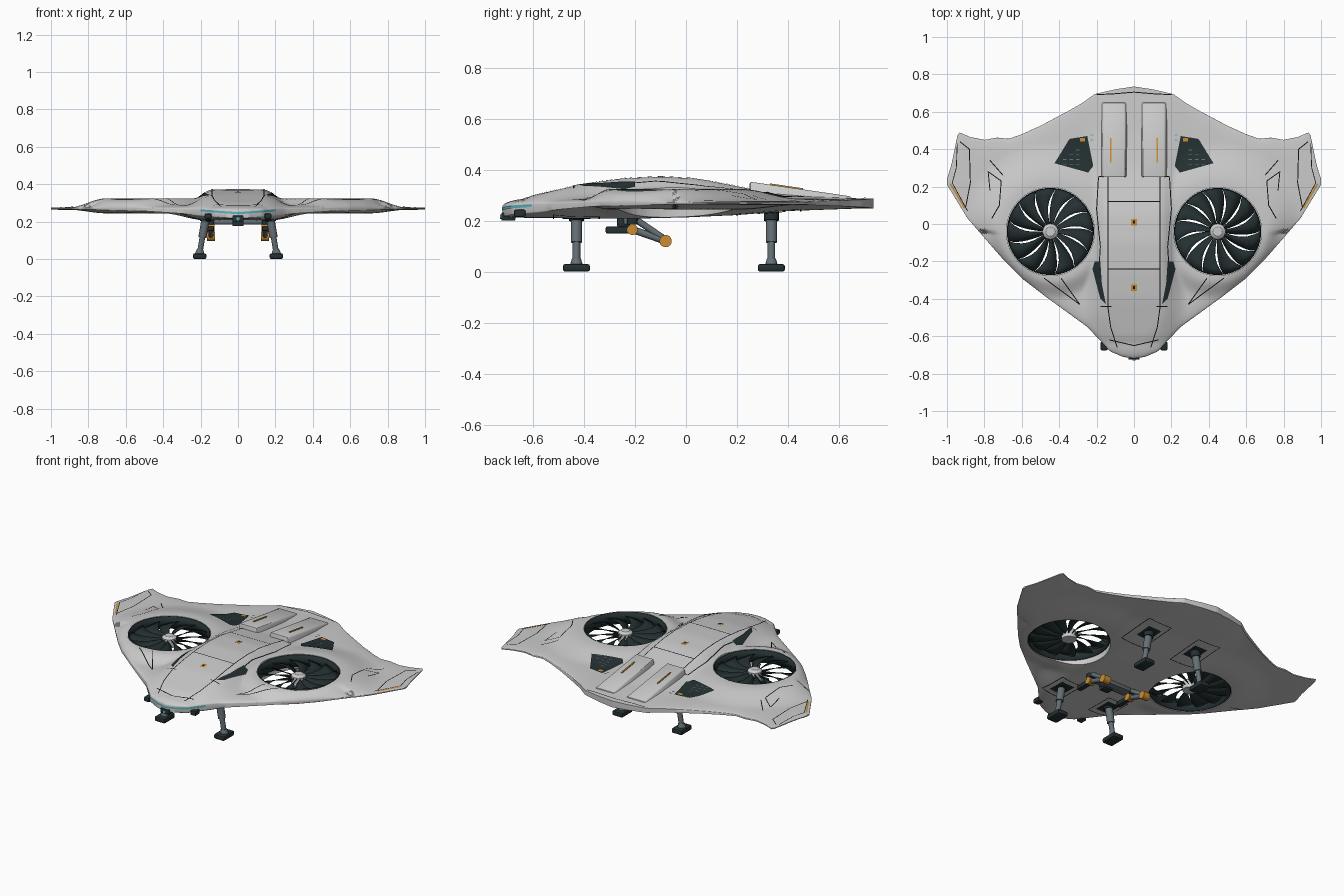
import bpy, bmesh, math
from mathutils import Vector

if "Cube" in bpy.data.objects:
    bpy.data.objects.remove(bpy.data.objects["Cube"])


def material(name, r, g, b):
    m = bpy.data.materials.new(name)
    m.use_nodes = True
    m.diffuse_color = (r, g, b, 1)
    m.node_tree.nodes["Principled BSDF"].inputs["Base Color"].default_value = (r, g, b, 1)
    return m


SHELL = material("light grey shell", .6, .6, .6)
DARK = material("dark green grey", .018, .03, .032)
LINE = material("black seam", .006, .006, .007)
STEEL = material("blue grey steel", .13, .16, .18)
ORANGE = material("orange", .6, .27, .03)
TEAL = material("teal light", .1, .45, .5)

FAN_X, FAN_Y, FAN_R = .447, -.04, .235
FRONT = [(0, -.72), (.06, -.71), (.13, -.68), (.165, -.64), (.25, -.55), (.47, -.39),
         (.6, -.29), (.69, -.2), (.76, -.12), (.89, .03), (1, .21)]
BACK = [(0, .735), (.1, .72), (.21, .695), (.28, .645), (.35, .605), (.5, .525), (.6, .48),
        (.67, .455), (.73, .462), (.8, .45), (.875, .465), (.935, .49), (.945, .47), (.975, .32), (1, .24)]
SPINE = [(-.72, .26), (-.6, .30), (-.4, .345), (-.25, .365), (-.1, .373), (.05, .364),
         (.2, .335), (.3, .315), (.5, .295), (.74, .285)]
KEEL = [(-.72, .212), (-.2, .208), (.0, .213), (.2, .222), (.4, .238), (.74, .25)]
EDGE_Z = [(0, .235), (.2, .25), (.5, .264), (1, .271)]
EDGE_T = [(0, .02), (.3, .012), (.7, .004), (1, .002)]


def lerp(table, v):
    for (a, p), (b, q) in zip(table, table[1:]):
        if v <= b:
            return p + (q - p) * max(0, (v - a) / (b - a))
    return table[-1][1]


def step(a, b, v):
    t = min(1, max(0, (v - a) / (b - a)))
    return t * t * (3 - 2 * t)


def edge_distance(x, y):
    best = 9
    for outline in (FRONT, BACK):
        for (ax, ay), (bx, by) in zip(outline, outline[1:]):
            dx, dy = bx - ax, by - ay
            t = min(1, max(0, ((x - ax) * dx + (y - ay) * dy) / (dx * dx + dy * dy)))
            best = min(best, math.hypot(x - ax - t * dx, y - ay - t * dy))
    return best


def skin(x, y, top=True):
    """Height of the upper or lower hull skin."""
    x = abs(x)
    f = min(1, edge_distance(x, y) / .12)
    f = math.sqrt(max(0, 1 - (1 - f) ** 2))
    rear = step(-.3, .6, y)
    ez = lerp(EDGE_Z, x) * (1 - rear) + .268 * rear
    et = lerp(EDGE_T, x)
    r = math.hypot(x - FAN_X, y - FAN_Y)
    pod = 1 - step(.26, .37 if y < FAN_Y else .48, r)
    if top:
        base = .287 - .01 * step(.5, .9, x)
        a = (.324 - base) * pod
        b = max(0, lerp(SPINE, y) - base) * (1 - step(.13, .29, x))
        raw = base + (a ** 6 + b ** 6) ** (1 / 6)
        return ez + et + (raw - ez - et) * f
    raw = .262 - .018 * pod
    raw += (lerp(KEEL, y) - raw) * (1 - step(.18, .4, x))
    return ez - et + (raw - ez + et) * f


def finish(bm, name, mat, smooth=True):
    bmesh.ops.recalc_face_normals(bm, faces=bm.faces[:])
    me = bpy.data.meshes.new(name)
    bm.to_mesh(me)
    bm.free()
    ob = bpy.data.objects.new(name, me)
    bpy.context.collection.objects.link(ob)
    me.materials.append(mat)
    bpy.ops.object.select_all(action='DESELECT')
    ob.select_set(True)
    bpy.context.view_layer.objects.active = ob
    if smooth:
        bpy.ops.object.shade_smooth_by_angle(angle=math.radians(35))
    return ob


def tube(name, p, q, r1, mat, r2=None, sides=20):
    p, q = Vector(p), Vector(q)
    bm = bmesh.new()
    bmesh.ops.create_cone(bm, cap_ends=True, segments=sides, radius1=r1,
                          radius2=r1 if r2 is None else r2, depth=(q - p).length)
    bm.transform((q - p).to_track_quat('Z', 'Y').to_matrix().to_4x4())
    bmesh.ops.translate(bm, verts=bm.verts, vec=(p + q) / 2)
    return finish(bm, name, mat)


def box(name, lo, hi, mat, bevel=0, taper=None):
    bm = bmesh.new()
    bmesh.ops.create_cube(bm, size=1)
    for v in bm.verts:
        v.co = [lo[i] + (hi[i] - lo[i]) * (v.co[i] + .5) for i in range(3)]
        if taper:
            taper(v.co)
    if bevel:
        bmesh.ops.bevel(bm, geom=bm.edges[:], offset=bevel, segments=2, affect='EDGES', profile=.5)
    return finish(bm, name, mat)


def drape(name, polys, mat, lift=.003, top=True, mirror=True, cuts=5):
    """Thin plates laid on the hull skin."""
    bm = bmesh.new()
    for s in (1, -1) if mirror else (1,):
        for poly in polys:
            bm.faces.new([bm.verts.new((s * x, y, 0)) for x, y in poly])
    bmesh.ops.triangulate(bm, faces=[f for f in bm.faces if len(f.verts) > 4])
    bmesh.ops.subdivide_edges(bm, edges=bm.edges[:], cuts=cuts, use_grid_fill=True)
    for v in bm.verts:
        v.co.z = skin(v.co.x, v.co.y, top) + (lift if top else -lift)
    bmesh.ops.recalc_face_normals(bm, faces=bm.faces[:])
    if (bm.faces[0].normal.z > 0) != top:
        bmesh.ops.reverse_faces(bm, faces=bm.faces[:])
    return finish(bm, name, mat)


def ribbon(points, width=.005):
    quads = []
    for a, b in zip(points, points[1:]):
        a, b = Vector(a), Vector(b)
        n = (b - a).orthogonal().normalized() * width / 2
        quads.append([a - n, b - n, b + n, a + n])
    return quads


def rect(cx, cy, w, h):
    return [(cx - w / 2, cy - h / 2), (cx + w / 2, cy - h / 2), (cx + w / 2, cy + h / 2), (cx - w / 2, cy + h / 2)]


# Hull: columns across the span, closed around the rim
COLS, ROWS = 180, 64
bm = bmesh.new()
upper, lower = [], []
for i in range(COLS + 1):
    x = 2 * i / COLS - 1
    y0, y1 = lerp(FRONT, abs(x)), lerp(BACK, abs(x))
    ys = [y0 + (y1 - y0) * (.5 - .5 * math.cos(math.pi * j / ROWS)) for j in range(ROWS + 1)]
    upper.append([bm.verts.new((x, y, skin(x, y))) for y in ys])
    lower.append([bm.verts.new((x, y, skin(x, y, False))) for y in ys])
for i in range(COLS):
    for j in range(ROWS):
        for g in (upper, lower):
            bm.faces.new((g[i][j], g[i + 1][j], g[i + 1][j + 1], g[i][j + 1]))
    for j in (0, ROWS):
        bm.faces.new((upper[i][j], upper[i + 1][j], lower[i + 1][j], lower[i][j]))
for i in (0, COLS):
    for j in range(ROWS):
        bm.faces.new((upper[i][j], upper[i][j + 1], lower[i][j + 1], lower[i][j]))
hull = finish(bm, "hull", SHELL, smooth=False)

# Fan wells cut through the hull
for s in (1, -1):
    cutter = tube("fan_cutter", (s * FAN_X, FAN_Y, .1), (s * FAN_X, FAN_Y, .5), FAN_R, SHELL, sides=72)
    bpy.context.view_layer.objects.active = hull
    mod = hull.modifiers.new("well", 'BOOLEAN')
    mod.operation, mod.solver, mod.object = 'DIFFERENCE', 'EXACT', cutter
    bpy.ops.object.modifier_apply(modifier=mod.name)
    bpy.data.objects.remove(cutter)
bpy.ops.object.select_all(action='DESELECT')
hull.select_set(True)
bpy.context.view_layer.objects.active = hull
bpy.ops.object.shade_smooth_by_angle(angle=math.radians(35))

# Fans: duct liner, swept blades, hub
BLADES = 13
for s, side in ((1, "left"), (-1, "right")):
    bm = bmesh.new()
    bmesh.ops.create_cone(bm, segments=72, radius1=FAN_R - .002, radius2=FAN_R - .002, depth=.075)
    bmesh.ops.translate(bm, verts=bm.verts, vec=(s * FAN_X, FAN_Y, .285))
    duct = finish(bm, side + "_duct", DARK)
    thick = duct.modifiers.new("wall", 'SOLIDIFY')
    thick.thickness = .006
    bm = bmesh.new()
    for b in range(BLADES):
        rows = []
        for k in range(7):
            r = .03 + (FAN_R - .036) * k / 6
            a = math.tau * b / BLADES + s * .25 * (k / 6) ** 2
            half = math.pi / BLADES * (.98 - .2 * math.sin(math.pi * min(1, k / 6 + .1)))
            rows.append([bm.verts.new((s * FAN_X + r * math.cos(a + t * half),
                                       FAN_Y + r * math.sin(a + t * half), .284 + s * t * .013))
                         for t in (-1, 0, 1)])
        for p, q in zip(rows, rows[1:]):
            for c in (0, 1):
                bm.faces.new((p[c], q[c], q[c + 1], p[c + 1]))
    blades = finish(bm, side + "_fan_blades", DARK)
    blades.modifiers.new("thickness", 'SOLIDIFY').thickness = .003
    tube(side + "_fan_hub", (s * FAN_X, FAN_Y, .25), (s * FAN_X, FAN_Y, .302), .042, SHELL)
    tube(side + "_fan_cap", (s * FAN_X, FAN_Y, .302), (s * FAN_X, FAN_Y, .314), .042, SHELL, r2=.025)

# Rear exhaust fairings with orange strips
for s, side in ((1, "left"), (-1, "right")):
    def slope(co):
        t = (co.y - .25) / .4
        if co.z > .3:
            co.z = .353 - .058 * t
            co.x += (s * .105 - co.x) * .22
    lo, hi = sorted((s * .03, s * .185))
    box(side + "_exhaust_fairing", (lo, .25, .26), (hi, .65, .34), SHELL, .008, slope)
    box(side + "_exhaust_strip", (s * .124 - .004, .33, -.003), (s * .124 + .004, .46, .003), ORANGE,
        taper=lambda co: setattr(co, 'z', co.z + .343 - .145 * (co.y - .33)))

# Seams
lines = []
for path in [[(.14, -.44), (.14, .25)], [(.14, -.44), (.125, -.55), (.09, -.66)],
             [(.19, .25), (.2, .08), (.18, -.12), (.185, -.2)], [(0, .12), (.14, .12)],
             [(0, -.24), (.14, -.24)], [(.12, -.44), (.18, -.44)], [(0, -.65), (.13, -.62)],
             [(.14, .255), (.19, .255)], [(0, .705), (.12, .695), (.2, .692)],
             [(.39, -.29), (.29, -.43), (.48, -.29)], [(.78, .28), (.71, .23), (.72, .1), (.76, .03)],
             [(.77, .34), (.7, .26)], [(.93, .44), (.88, .4), (.875, .22), (.9, .09)],
             [(.78, .28), (.77, .18)]]:
    lines += ribbon(path)
drape("hull_seams", lines, LINE)
drape("wingtip_seams", ribbon([(.945, .43), (.95, .3), (.972, .22), (.89, .07)], .004), LINE, cuts=3)
drape("wingtip_strips", ribbon([(.982, .215), (.905, .085)], .009), ORANGE)

# Spine markers
drape("spine_markers", [rect(0, y, .03, .034) for y in (.01, -.34)], ORANGE, .004, mirror=False)
drape("spine_marker_centres", [rect(0, y, .01, .016) for y in (.01, -.34)], LINE, .006, mirror=False)

# Side intakes and rear vents
drape("side_intakes", [[(.15, -.43), (.18, -.4), (.222, -.24), (.21, -.2), (.18, -.2), (.172, -.32)]], DARK, .005)
drape("rear_vents", [[(.25, .47), (.345, .455), (.425, .325), (.245, .275), (.218, .31)]], DARK, .005)
drape("vent_slats", [rect(.3 + .035 * i, .32 + .025 * j, .018, .004) for i in range(3) for j in range(4 - i)],
      STEEL, .007, cuts=1)
drape("vent_latches", [rect(.275, .45, .028, .02)], ORANGE, .008, cuts=1)
drape("vent_lights", [rect(.225, y, .016, .006) for y in (.45, .475)], TEAL, .006, cuts=1)

# Nose light band and sensors
bm = bmesh.new()
band = []
for i in range(25):
    x = .2 * (i / 12 - 1)
    y, z = lerp(FRONT, abs(x)) - .003, lerp(EDGE_Z, abs(x))
    band.append([bm.verts.new((x, y, z + dz)) for dz in (.004, .015)])
for a, b in zip(band, band[1:]):
    bm.faces.new((a[0], b[0], b[1], a[1]))
finish(bm, "nose_light_band", TEAL)
box("nose_sensor", (-.03, -.725, .2), (.03, -.67, .232), DARK, .005)
tube("nose_sensor_lens", (0, -.729, .215), (0, -.72, .215), .009, TEAL)

# Landing legs, belly bays and folded arms
for s, side in ((1, "left"), (-1, "right")):
    box(side + "_cheek_sensor", (s * .16 - .018, -.675, .215), (s * .16 + .018, -.63, .243), DARK, .005)
    for y, end in ((-.43, "front"), (.335, "rear")):
        name = side + "_" + end
        foot, knee, hip = (s * .205, y, .03), (s * .188, y, .13), (s * .168, y, .245)
        box(name + "_foot", (s * .205 - .036, y - .053, 0), (s * .205 + .036, y + .053, .03), DARK, .009)
        tube(name + "_ankle", (s * .206, y, .022), (s * .202, y, .05), .026, STEEL, r2=.018)
        tube(name + "_piston", foot, knee, .015, STEEL)
        tube(name + "_strut", (s * .19, y, .115), hip, .022, STEEL)
        tube(name + "_collar", (s * .175, y, .2), hip, .029, DARK)
        drape(name + "_bay", [rect(.17, y, .09, .11)], DARK, .003, top=False, mirror=False) if s > 0 else \
            drape(name + "_bay", [rect(-.17, y, .09, .11)], DARK, .003, top=False, mirror=False)
    x = s * .145
    tube(side + "_arm_mount", (x, -.21, .225), (x, -.21, .185), .022, DARK)
    tube(side + "_upper_arm", (x, -.19, .2), (x, -.08, .125), .013, STEEL)
    tube(side + "_elbow", (x - .022, -.08, .12), (x + .022, -.08, .12), .024, ORANGE)
    tube(side + "_forearm", (x, -.08, .12), (x, -.21, .165), .014, STEEL)
    tube(side + "_wrist", (x - .02, -.21, .165), (x + .02, -.21, .165), .021, ORANGE)
    box(side + "_gripper", (x - .016, -.315, .15), (x + .016, -.2, .177), DARK, .005)
box("arm_crossbar", (-.13, -.245, .185), (.13, -.18, .212), STEEL, .006)
box("belly_camera", (-.03, -.27, .175), (.03, -.22, .215), DARK, .005)
door = [(.1, .2), (.26, .2), (.26, .45), (.1, .45), (.1, .2)]
drape("belly_seams", ribbon(door) + ribbon([(.1, -.52), (.24, -.52), (.24, -.34), (.1, -.34), (.1, -.52)]),
      LINE, .003, top=False)
